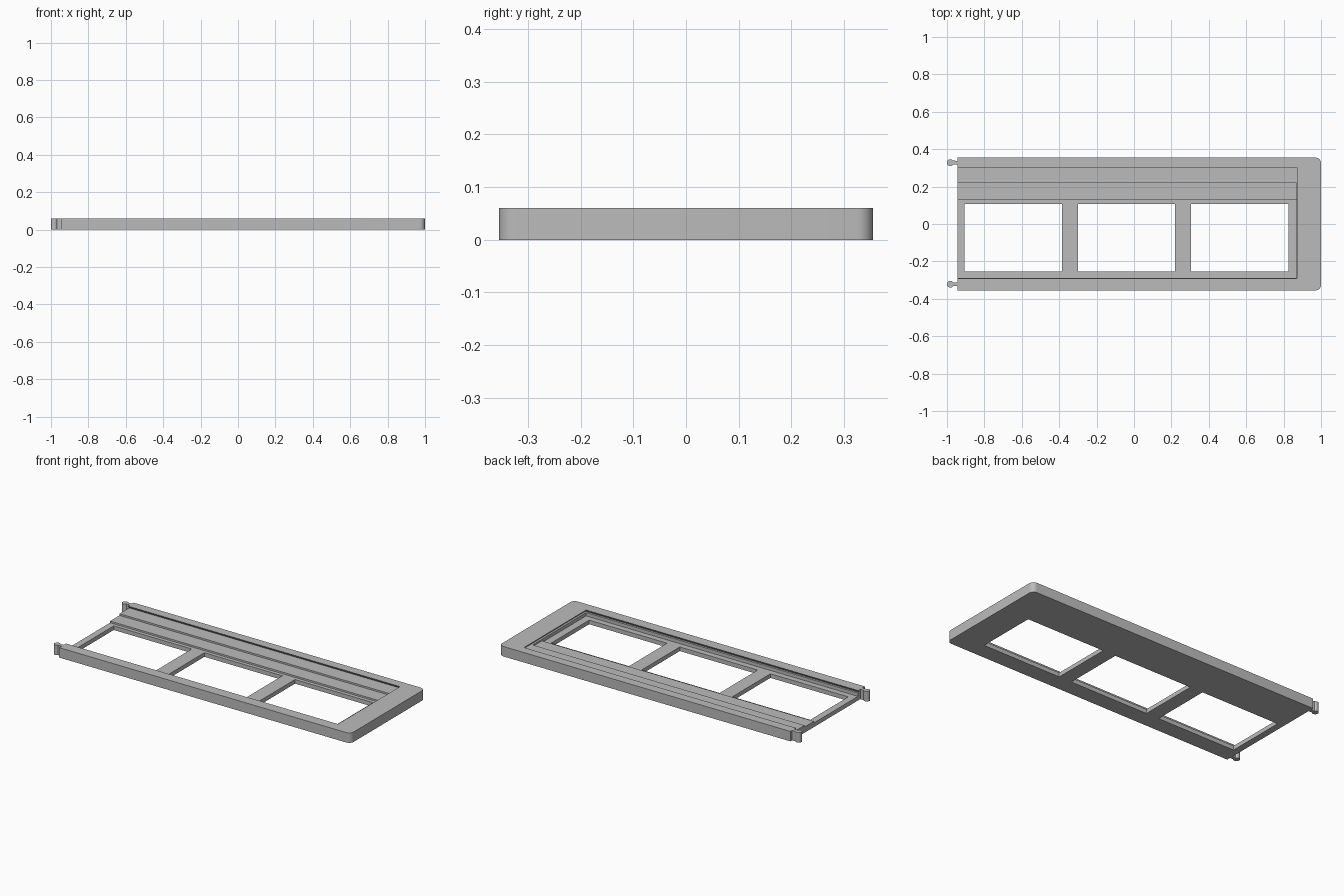
import bpy, bmesh, math
from mathutils import Vector

if "Cube" in bpy.data.objects:
    bpy.data.objects.remove(bpy.data.objects["Cube"])

H = 0.06                # overall height
LEFT, RIGHT = -0.945, 1.0
HALF = 0.355            # half depth

grey = bpy.data.materials.new("plain grey")
grey.use_nodes = True
grey.diffuse_color = (0.5, 0.5, 0.5, 1)
grey.node_tree.nodes["Principled BSDF"].inputs["Base Color"].default_value = (0.5, 0.5, 0.5, 1)


def loft(name, bottom, top):
    """Closed solid between two matching outlines."""
    bm = bmesh.new()
    a = [bm.verts.new(p) for p in bottom]
    b = [bm.verts.new(p) for p in top]
    bm.faces.new(a[::-1])
    bm.faces.new(b)
    n = len(a)
    for i in range(n):
        j = (i + 1) % n
        bm.faces.new((a[i], a[j], b[j], b[i]))
    bmesh.ops.recalc_face_normals(bm, faces=bm.faces)
    mesh = bpy.data.meshes.new(name)
    bm.to_mesh(mesh)
    bm.free()
    mesh.materials.append(grey)
    obj = bpy.data.objects.new(name, mesh)
    bpy.context.collection.objects.link(obj)
    return obj


def prism(name, outline, z0, z1):
    return loft(name, [(x, y, z0) for x, y in outline], [(x, y, z1) for x, y in outline])


def rect(x0, x1, y0, y1):
    return [(x0, y0), (x1, y0), (x1, y1), (x0, y1)]


def arc(cx, cy, r, start, end, steps):
    return [(cx + r * math.cos(math.radians(start + (end - start) * i / steps)),
             cy + r * math.sin(math.radians(start + (end - start) * i / steps)))
            for i in range(steps + 1)]


def smooth(obj):
    bpy.ops.object.select_all(action='DESELECT')
    obj.select_set(True)
    bpy.context.view_layer.objects.active = obj
    bpy.ops.object.shade_smooth_by_angle(angle=math.radians(30))


def cut(obj, cutter):
    cutter.hide_render = True
    mod = obj.modifiers.new("cut", 'BOOLEAN')
    mod.operation, mod.solver, mod.object = 'DIFFERENCE', 'EXACT', cutter
    bpy.context.view_layer.objects.active = obj
    bpy.ops.object.modifier_apply(modifier=mod.name)
    bpy.data.objects.remove(cutter)


# Tray body, rounded at the closed end
r = 0.03
outline = [(LEFT, HALF), (LEFT, -HALF)]
outline += arc(RIGHT - r, -HALF + r, r, -90, 0, 8)
outline += arc(RIGHT - r, HALF - r, r, 0, 90, 8)
tray = prism("tray_frame", outline, 0, H)

# Stepped recess, open at the pegged end
steps = [(-0.29, 0.025), (0.13, 0.025), (0.13, 0.035), (0.22, 0.035),
         (0.22, 0.045), (0.30, 0.045), (0.30, 0.1), (-0.29, 0.1)]
cut(tray, loft("recess_cutter", [(-1.1, y, z) for y, z in steps], [(0.87, y, z) for y, z in steps]))

# Undercut dovetail groove for a sliding lid
g = 0.012
low, high = 0.045, H + 0.001
cut(tray, loft("groove_cutter",
               [(x, y, low) for x, y in rect(-1.1, 0.87 + g, -0.29 - g, 0.30 + g)],
               [(x, y, high) for x, y in rect(-1.1, 0.87, -0.29, 0.30)]))

# Three window openings
for i in range(3):
    x = -0.905 + i * 0.605
    cut(tray, prism("window_cutter", rect(x, x + 0.52, -0.255, 0.108), -0.1, 0.2))
smooth(tray)

# Round-headed pegs at the open end
for name, y in (("front_peg", -0.322), ("back_peg", 0.328)):
    head = arc(-0.982, y, 0.018, 35, 325, 20)
    smooth(prism(name, head + [(LEFT + 0.005, y - 0.01), (LEFT + 0.005, y + 0.01)], 0, H))
